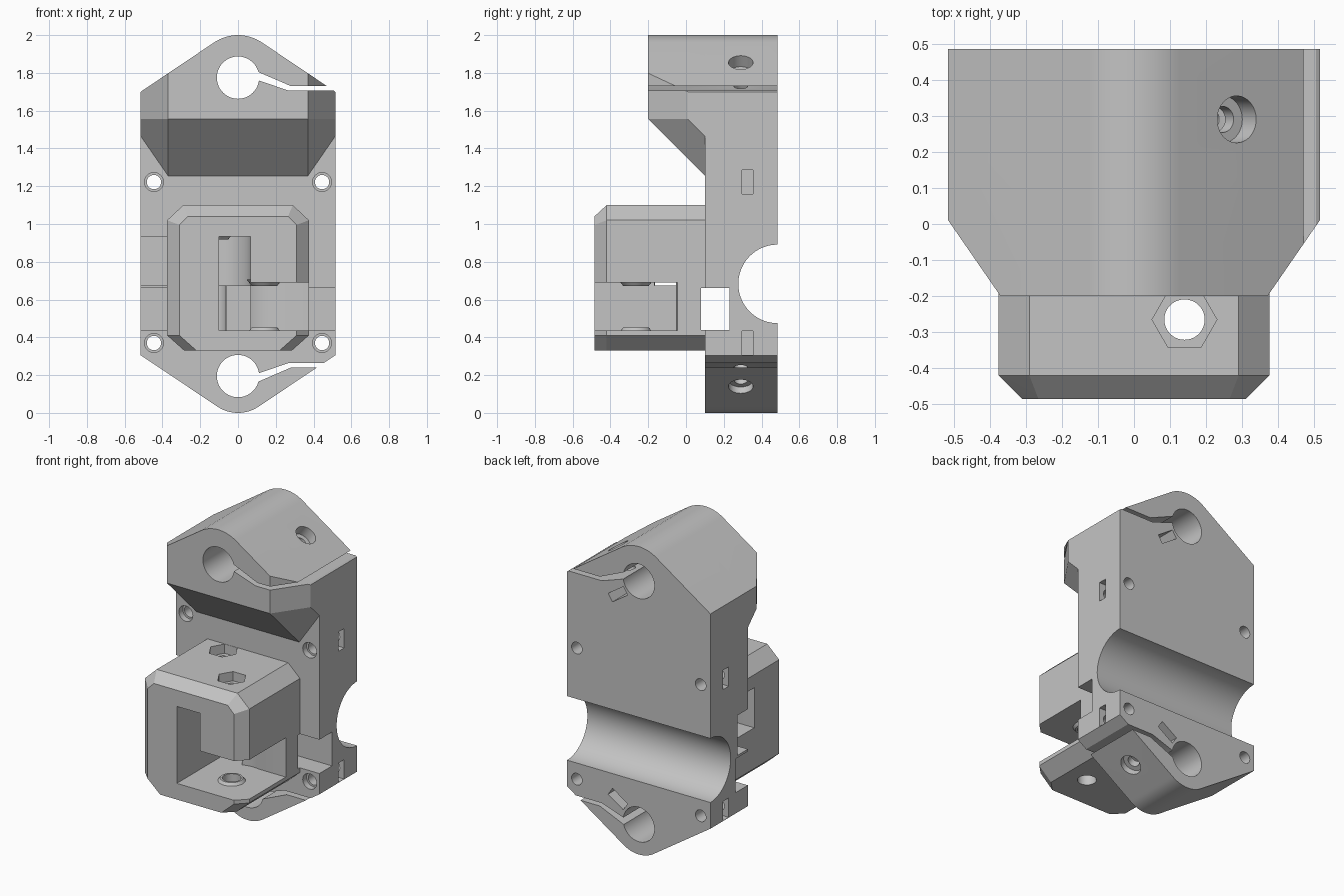
import bpy, bmesh, math
from mathutils import Vector, Matrix

if "Cube" in bpy.data.objects:
    bpy.data.objects.remove(bpy.data.objects["Cube"], do_unlink=True)

grey = bpy.data.materials.new("printed_grey")
grey.use_nodes = True
grey.diffuse_color = (0.55, 0.55, 0.55, 1)
grey.node_tree.nodes["Principled BSDF"].inputs["Base Color"].default_value = grey.diffuse_color


def make(bm, name):
    bmesh.ops.recalc_face_normals(bm, faces=bm.faces)
    mesh = bpy.data.meshes.new(name)
    bm.to_mesh(mesh)
    bm.free()
    mesh.materials.append(grey)
    ob = bpy.data.objects.new(name, mesh)
    bpy.context.collection.objects.link(ob)
    return ob


def box(x, y, z, name="cutter"):
    bm = bmesh.new()
    bmesh.ops.create_cube(bm, size=1)
    for v in bm.verts:
        v.co = [r[0] if c < 0 else r[1] for r, c in zip((x, y, z), v.co)]
    return make(bm, name)


def rod(a, b, r, sides=48, r2=None, name="cutter"):
    """Cylinder or cone running from point a to point b."""
    a, b = Vector(a), Vector(b)
    turn = (b - a).to_track_quat('Z', 'Y').to_matrix().to_4x4()
    bm = bmesh.new()
    bmesh.ops.create_cone(bm, cap_ends=True, segments=sides, radius1=r,
                          radius2=r if r2 is None else r2, depth=(b - a).length,
                          matrix=Matrix.Translation((a + b) / 2) @ turn)
    return make(bm, name)


def prism(profile, y0, y1, name="cutter"):
    """Front profile of (x, z) points pulled along y."""
    bm = bmesh.new()
    face = bm.faces.new([bm.verts.new((x, y0, z)) for x, z in profile])
    ext = bmesh.ops.extrude_face_region(bm, geom=[face])["geom"]
    bmesh.ops.translate(bm, vec=(0, y1 - y0, 0),
                        verts=[v for v in ext if isinstance(v, bmesh.types.BMVert)])
    return make(bm, name)


def hull(points, name):
    bm = bmesh.new()
    for p in points:
        bm.verts.new(p)
    res = bmesh.ops.convex_hull(bm, input=bm.verts)
    loose = {g for g in res["geom_interior"] + res["geom_unused"]
             if isinstance(g, bmesh.types.BMVert)}
    bmesh.ops.delete(bm, geom=list(loose), context='VERTS')
    bmesh.ops.dissolve_limit(bm, angle_limit=0.01, verts=bm.verts, edges=bm.edges)
    return make(bm, name)


def combine(body, tool, op='DIFFERENCE'):
    mod = body.modifiers.new("bool", 'BOOLEAN')
    mod.operation, mod.object, mod.solver = op, tool, 'EXACT'
    bpy.context.view_layer.update()
    deps = bpy.context.evaluated_depsgraph_get()
    mesh = bpy.data.meshes.new_from_object(body.evaluated_get(deps))
    body.modifiers.clear()
    body.data = mesh
    bpy.data.objects.remove(tool, do_unlink=True)


def arc(zc, r, up):
    """Rounded tip, from +x to -x."""
    angles = [math.radians(34 - 68 * i / 16) for i in range(17)]
    return [(r * math.sin(a), zc + up * r * math.cos(a)) for a in angles]


W, BACK, FACE = 0.515, 0.485, 0.1
TOP, LOW = 1.775, 0.195          # heights of the two rod bores
tip = arc(TOP, 0.225, 1)

# Main plate
outline = [(W, 1.7)] + tip + [(-W, 1.7), (-W, 0.305)] + arc(LOW, LOW, -1)[::-1] + [(W, 0.305)]
body = prism(outline, FACE, BACK, "carriage_body")

# Upper jaw overhanging the front, with bevelled sides and sloped underside
pts = [(x, y, z) for x, z in tip for y in (-0.2, 0.2)]
for s in (-1, 1):
    pts += [(s * 0.37, -0.2, 1.798), (s * 0.37, -0.2, 1.555), (s * 0.37, FACE, 1.255),
            (s * W, 0.01, 1.7), (s * W, 0.01, 1.555), (s * W, FACE, 1.465),
            (s * W, 0.2, 1.7), (s * W, 0.2, 1.465), (s * 0.37, 0.2, 1.255)]
combine(body, hull(pts, "upper_jaw"), 'UNION')

# Pulley housing
pts = []
for s in (-1, 1):
    for y in (-0.42, 0.15):
        pts += [(s * x, y, z) for x, z in
                ((0.29, 1.1), (0.375, 1.02), (0.375, 0.41), (0.285, 0.33))]
    pts += [(s * x, -0.485, z) for x, z in
            ((0.265, 1.04), (0.31, 0.995), (0.31, 0.41), (0.22, 0.33))]
combine(body, hull(pts, "pulley_housing"), 'UNION')

# Pulley chambers: lower one opens front and right, upper one opens left
P1, P2 = (0.14, -0.265), (-0.12, 0.02)
low, high = (0.435, 0.69), (0.675, 0.935)
chambers = [
    rod((*P1, low[0]), (*P1, low[1]), 0.225, 64),
    box((P1[0], 0.6), (-0.6, -0.045), low),
    box((-0.085, 0.6), (-0.6, P1[1]), low),
    rod((*P2, high[0]), (*P2, high[1]), 0.187, 64),
    box((-0.6, P2[0]), (-0.165, 0.207), high),
    box((-0.1, 0.065), (-0.6, P2[1]), (low[0], high[1])),
    box((-0.6, 0.6), (0.08, 0.23), (0.44, 0.66)),      # belt passage
]
for c in chambers:
    combine(body, c)

# Washer bosses
for p, z, dz in ((P1, low[0], 0.017), (P1, low[1], -0.017), (P2, high[1], -0.017)):
    combine(body, rod((*p, z - dz), (*p, z + dz), 0.095, 48, 0.068), 'UNION')

# Pulley bolts with hex nut recesses
for p in (P1, P2):
    combine(body, rod((*p, 0.2), (*p, 1.2), 0.056))
    hexagon = [(p[0] + 0.09 * math.cos(math.radians(60 * i)),
                p[1] + 0.09 * math.sin(math.radians(60 * i))) for i in range(6)]
    combine(body, hull([(x, y, z) for x, y in hexagon for z in (1.04, 1.2)], "cutter"))

# Half-round bearing seat across the back
combine(body, rod((-0.7, BACK, 0.683), (0.7, BACK, 0.683), 0.208, 96))

# Rod bores with clamp slits, clamp screws and nut slots
for zc, up in ((TOP, 1), (LOW, -1)):
    combine(body, rod((0, -0.4, zc), (0, 0.7, zc), 0.112, 64))
    slit = [(0.06, 0.05), (0.28, -0.045), (0.7, -0.045),
            (0.7, -0.068), (0.265, -0.068), (0.06, 0.002)]
    combine(body, prism([(x, zc + up * z) for x, z in slit], -0.4, 0.7))
    n = Vector((0.555, 0, up * 0.832))
    t = Vector((0.832, 0, -up * 0.555))
    seat = Vector((0.285, 0.29, zc + up * 0.08))
    combine(body, rod(seat - n * 0.07, seat + n * 0.15, 0.065))
    combine(body, rod(seat - n * 0.34, seat, 0.036))
    nut = Vector((0.15, 0, zc - up * 0.125))
    corners = [nut + t * a + n * b for a, b in
               ((-0.065, -0.028), (0.065, -0.028), (0.065, 0.028), (-0.065, 0.028))]
    combine(body, prism([(c.x, c.z) for c in corners], 0.225, 0.7))

# Corner mounting holes and their side nut slots
for s in (-1, 1):
    for z, zs in ((1.222, 1.222), (0.37, 0.37)):
        combine(body, rod((s * 0.445, -0.1, z), (s * 0.445, 0.7, z), 0.038, 32))
        combine(body, rod((s * 0.445, 0.0, z), (s * 0.445, 0.14, z), 0.05, 32))
        xs = sorted((s * 0.385, s * 0.7))
        combine(body, box(xs, (0.297, 0.355), (zs - 0.063, zs + 0.063)))

# One material, smooth bores, crisp edges
body.data.materials.clear()
body.data.materials.append(grey)
for f in body.data.polygons:
    f.material_index = 0
bpy.ops.object.select_all(action='DESELECT')
body.select_set(True)
bpy.context.view_layer.objects.active = body
bpy.ops.object.shade_smooth_by_angle(angle=math.radians(25))
